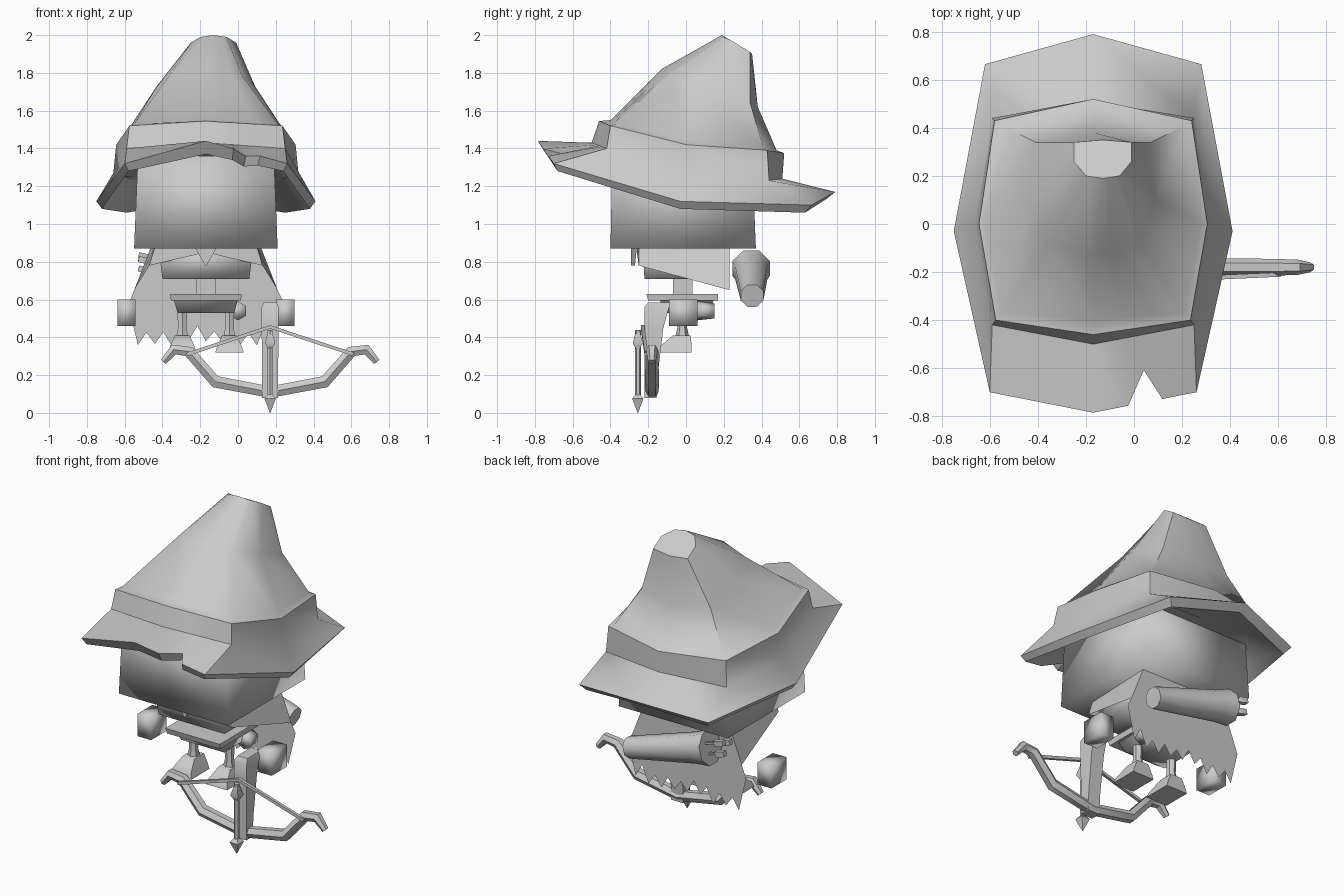
import bpy, bmesh, math, random
from mathutils import Vector

if "Cube" in bpy.data.objects:
    bpy.data.objects.remove(bpy.data.objects["Cube"])

GREY = (0.6, 0.6, 0.6, 1)
grey = bpy.data.materials.new("plain grey")
grey.use_nodes = True
grey.diffuse_color = GREY
grey.node_tree.nodes["Principled BSDF"].inputs["Base Color"].default_value = GREY
CX = -0.17  # body centre line


def build(name, verts, faces, angle=50, recalc=True):
    mesh = bpy.data.meshes.new(name)
    mesh.from_pydata(verts, [], faces)
    if recalc:
        bm = bmesh.new()
        bm.from_mesh(mesh)
        bmesh.ops.recalc_face_normals(bm, faces=bm.faces)
        bm.to_mesh(mesh)
        bm.free()
    obj = bpy.data.objects.new(name, mesh)
    bpy.context.collection.objects.link(obj)
    mesh.materials.append(grey)
    bpy.ops.object.select_all(action="DESELECT")
    obj.select_set(True)
    bpy.context.view_layer.objects.active = obj
    if angle:
        bpy.ops.object.shade_smooth_by_angle(angle=math.radians(angle))
    return obj


def loft(name, rings, angle=50, cap_start=True):
    """Skin closed rings of equal point count."""
    n = len(rings[0])
    verts = [p for r in rings for p in r]
    faces = [(k * n + i, k * n + (i + 1) % n, (k + 1) * n + (i + 1) % n, (k + 1) * n + i)
             for k in range(len(rings) - 1) for i in range(n)]
    faces.append(tuple(range(len(verts) - n, len(verts))))
    if cap_start:
        faces.append(tuple(range(n)))
    return build(name, verts, faces, angle)


def rect(x, hx, y0, y1, z):
    return [(x - hx, y0, z), (x + hx, y0, z), (x + hx, y1, z), (x - hx, y1, z)]


def tube(name, path, radii, sides=6, angle=50):
    """Polygonal tube along a path, mitred at each point."""
    pts = [Vector(p) for p in path]
    rings = []
    for i, p in enumerate(pts):
        t = (pts[min(i + 1, len(pts) - 1)] - pts[max(i - 1, 0)]).normalized()
        u = t.cross(Vector((0, 1, 0)))
        if u.length < 0.01:
            u = Vector((1, 0, 0))
        u.normalize()
        v = t.cross(u)
        turn = [2 * math.pi * (j + 0.5) / sides for j in range(sides)]
        rings.append([p + radii[i] * (u * math.cos(a) + v * math.sin(a)) for a in turn])
    return loft(name, rings, angle)


# Hat: symmetric rings, with a nick cut into the front of the brim
def hat_ring(back, back_corner, side, front_corner, front, nick=0.0, cx=CX):
    left = [(cx + h, y, z) for h, y, z in (back_corner, side, front_corner)]
    right = [(2 * cx - x, y, z) for x, y, z in reversed(left)]
    a, b = Vector(left[-1]), Vector((cx, *front))
    gap = [a.lerp(b, t) for t in (0.33, 0.51, 0.66)]
    gap[1] += Vector((0, nick, -nick / 6))
    return [(cx, *back)] + left + gap + [b] + right


loft("hat", [
    hat_ring((.40, 1.24), (.36, .38, 1.22), (.43, 0, 1.25), (.38, -.40, 1.36), (-.42, 1.39)),
    hat_ring((.74, 1.13), (.42, .63, 1.06), (.55, -.03, 1.08), (.41, -.68, 1.28), (-.74, 1.37), .13),
    hat_ring((.79, 1.17), (.45, .665, 1.1), (.58, -.03, 1.12), (.43, -.70, 1.32), (-.785, 1.44), .135),
    hat_ring((.51, 1.24), (.42, .44, 1.23), (.49, 0, 1.27), (.42, -.42, 1.40), (-.50, 1.43)),
    hat_ring((.52, 1.375), (.41, .43, 1.39), (.475, 0, 1.42), (.405, -.40, 1.52), (-.46, 1.545)),
    hat_ring((.48, 1.39), (.38, .41, 1.40), (.45, 0, 1.44), (.38, -.37, 1.53), (-.40, 1.55)),
    hat_ring((.38, 1.62), (.24, .34, 1.64), (.26, .10, 1.73), (.19, -.08, 1.79), (-.13, 1.82)),
    hat_ring((.35, 1.90), (.12, .34, 1.91), (.12, .26, 1.96), (.07, .20, 1.99), (.19, 2.0), cx=-.13),
])

# Head and chin tuft
loft("head", [rect(CX, .38, -.40, .37, .87), rect(CX, .36, -.39, .35, 1.36)], 100)
loft("chin_tuft", [rect(CX, .06, -.29, -.26, .88), rect(CX, .004, -.29, -.27, .78)], 0)

# Body
loft("torso", [rect(CX, .23, -.22, .19, .71), rect(CX, .25, -.23, .2, .87)], 100)
loft("waist", [rect(CX, .05, -.07, .035, .62), rect(CX, .05, -.07, .035, .72)])
loft("belt", [rect(CX, .185, -.20, .17, .595), rect(CX, .19, -.21, .17, .63)])
loft("hips", [rect(CX, .15, -.11, .11, .53), rect(CX, .17, -.14, .15, .60)], 100)
tube("belt_pouch", [(.0, .06, .54), (.0, .15, .54)], [.05, .04], 6, 100)

# Hands, legs and feet
for side, s in (("left", 1), ("right", -1)):
    hx = CX + s * .42
    loft(side + "_hand", [rect(hx, .048, -.09, .06, .46), rect(hx, .048, -.09, .06, .60)], 100)
    lx = CX + s * .125
    tube(side + "_leg", [(lx, -.02, .38), (lx, -.02, .45), (lx, -.02, .55)], [.042, .026, .03])
    loft(side + "_foot", [rect(lx, .075, -.15, .03, .32), rect(lx, .065, -.14, .03, .35),
                          rect(lx, .04, -.07, .025, .41)])

# Cape: collar panels over the shoulders and a flat torn back
def cape_panel(s):
    def p(h, y, z):
        return (CX + s * h, y, z)
    verts = [p(0, -.26, .88), p(0, -.26, .85), p(.30, -.25, .78), p(.27, -.25, .88),
             p(.38, .23, .65), p(.29, .23, .88)]
    return verts, [(0, 1, 2, 3), (3, 2, 4, 5)]


for side, s in (("left", 1), ("right", -1)):
    build("cape_shoulder_" + side, *cape_panel(s), angle=0)

random.seed(4)
teeth = 17
hem = []
for i in range(teeth):
    x = CX - .36 + .72 * i / (teeth - 1)
    z = .44 + random.uniform(-.02, .03) if i % 2 else .37 + random.uniform(-.02, .02)
    hem.append((x, .23, z))
top = [(CX + .41, .23, .59), (CX + .38, .23, .65), (CX + .29, .23, .88),
       (CX - .29, .23, .88), (CX - .38, .23, .65), (CX - .41, .23, .57)]
outline = hem + top
build("cape_back", outline, [tuple(reversed(range(len(outline))))], 0, False)

# Quiver across the back, with arrow ends poking out
low, high = Vector((.15, .35, .62)), Vector((-.41, .345, .765))
axis = (high - low).normalized()
tube("quiver", [low, high - axis * .1, high], [.065, .092, .107], 8)
for i, (dy, dz) in enumerate(((-.04, .02), (.03, .04), (.02, -.03))):
    start = high + Vector((0, dy, dz))
    tube(f"quiver_arrow_{i}", [start - axis * .05, start + axis * .05, start + axis * .06,
                               start + axis * .12], [.01, .01, .025, .022], 4)

# Crossbow: mirrored limbs, string, stock and loaded bolt
BX, BY = .17, -.18
limb = [(0, .11), (.29, .165), (.43, .325), (.51, .335), (.565, .27)]
path = [(BX - h, BY, z) for h, z in reversed(limb[1:])] + [(BX + h, BY, z) for h, z in limb]
thick = [.02, .032, .034, .037]
tube("bow_limbs", path, thick + [.035] + thick[::-1])
tube("bow_string", [(BX - .44, -.21, .31), (BX, -.23, .455), (BX + .44, -.21, .31)],
     [.013, .013, .013], 4)
loft("stock", [rect(BX, .042, -.22, -.155, .08), rect(BX, .042, -.22, -.15, .20),
               rect(BX, .045, -.22, -.12, .45), rect(BX, .045, -.22, -.09, .56),
               rect(BX, .035, -.20, -.06, .585)])
AY = -.255
tube("bolt_shaft", [(BX, AY, .07), (BX, AY, .44)], [.016, .016])
tube("bolt_tip", [(BX, AY, 0), (BX, AY, .075), (BX, AY, .1)], [.002, .042, .015], 4)
tube("bolt_fletching", [(BX, AY, .34), (BX, AY, .37), (BX, AY, .43)], [.016, .038, .015], 4)
